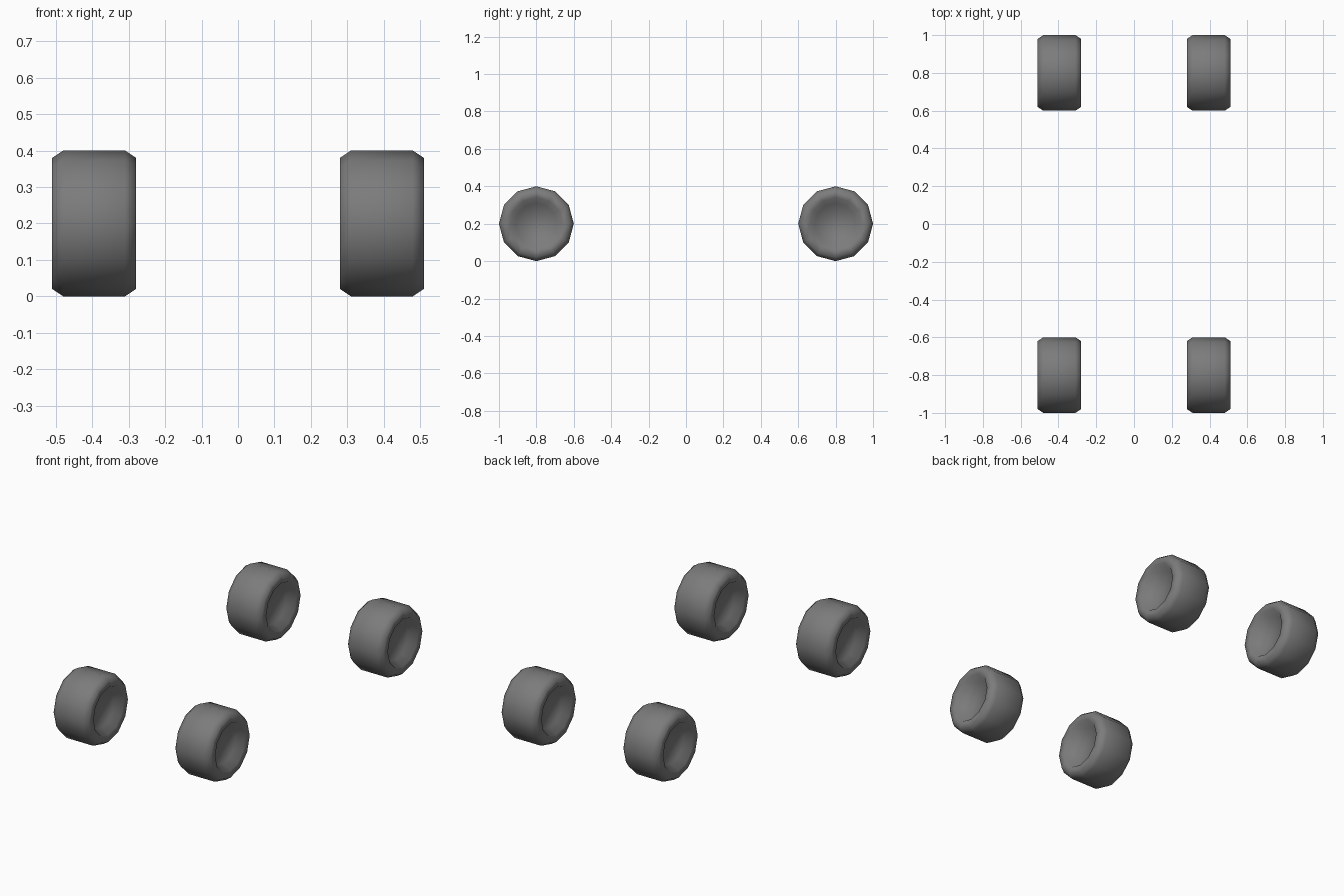
import bpy
import bmesh
from math import cos, sin, tau

if "Cube" in bpy.data.objects:
    bpy.data.objects.remove(bpy.data.objects["Cube"], do_unlink=True)

SIDES = 12
RADIUS = 0.2

rubber = bpy.data.materials.new("dark grey rubber")
rubber.use_nodes = True
grey = (0.2, 0.2, 0.2, 1)
rubber.diffuse_color = grey
rubber.node_tree.nodes["Principled BSDF"].inputs["Base Color"].default_value = grey

# Half section of the wheel as (offset along axle, radius), from hub floor to tread
half = [(0.07, 0.11), (0.115, 0.14), (0.115, 0.18), (0.085, RADIUS)]
profile = half + [(-x, r) for x, r in reversed(half)]


def wheel_mesh():
    """Revolve the section around the axle and close both hub floors."""
    bm = bmesh.new()
    rings = [[bm.verts.new((x, r * cos(tau * i / SIDES), r * sin(tau * i / SIDES)))
              for i in range(SIDES)] for x, r in profile]
    for a, b in zip(rings, rings[1:]):
        for i in range(SIDES):
            j = (i + 1) % SIDES
            bm.faces.new((a[i], a[j], b[j], b[i]))
    for ring in (rings[0], rings[-1]):
        bm.faces.new(ring)
    bmesh.ops.recalc_face_normals(bm, faces=bm.faces)
    for face in bm.faces:
        face.smooth = True
    mesh = bpy.data.meshes.new("wheel")
    bm.to_mesh(mesh)
    bm.free()
    mesh.materials.append(rubber)
    return mesh


# Four wheels sharing one mesh
mesh = wheel_mesh()
for end, y in (("front", -0.8), ("rear", 0.8)):
    for side, x in (("left", 0.395), ("right", -0.395)):
        wheel = bpy.data.objects.new(f"{end}_{side}_wheel", mesh)
        wheel.location = (x, y, RADIUS)
        bpy.context.collection.objects.link(wheel)
